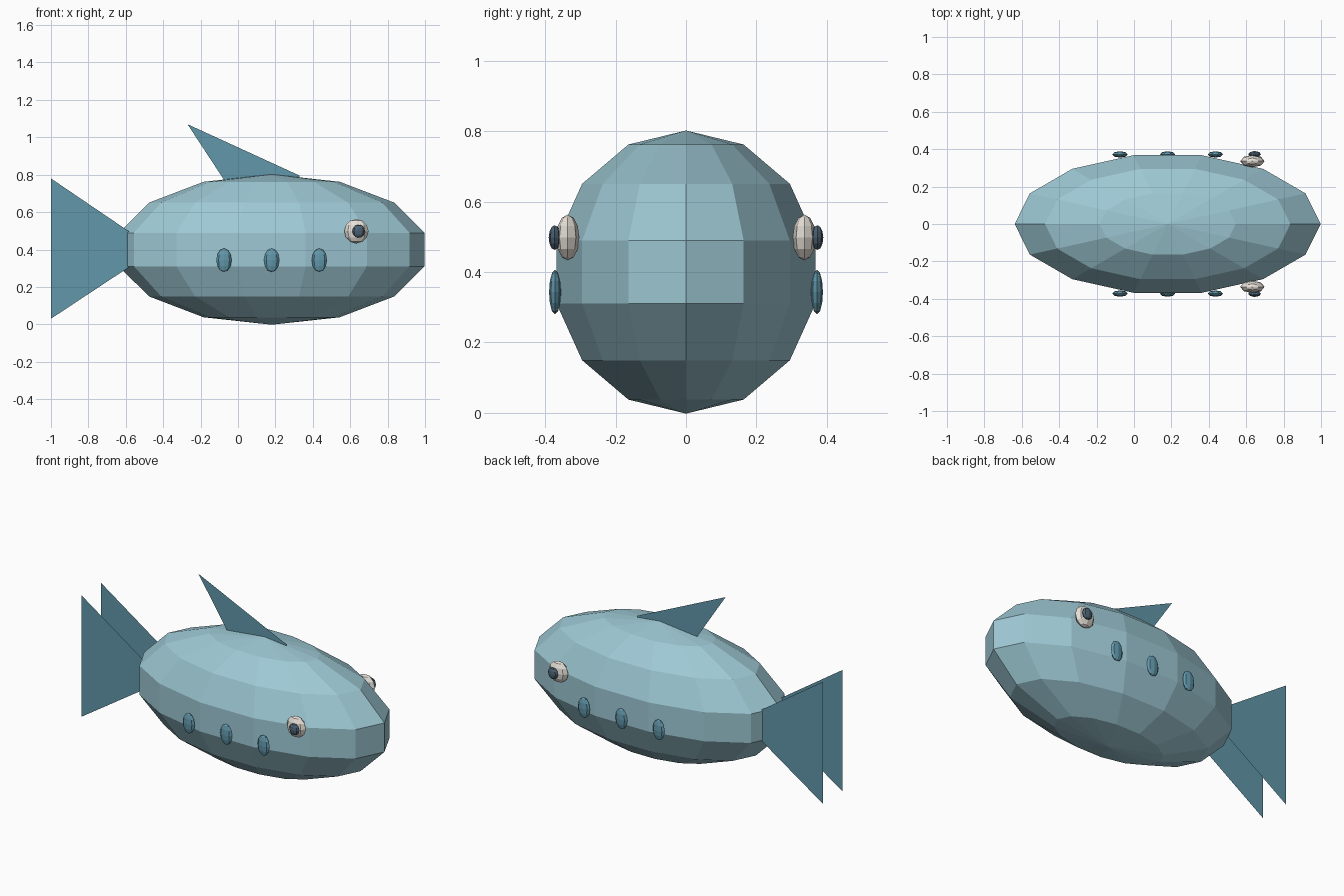
import bpy, bmesh
from math import sin, cos, pi

if "Cube" in bpy.data.objects:
    bpy.data.objects.remove(bpy.data.objects["Cube"])


def material(name, rgb):
    m = bpy.data.materials.new(name)
    m.diffuse_color = (*rgb, 1)
    m.use_nodes = True
    m.node_tree.nodes["Principled BSDF"].inputs["Base Color"].default_value = m.diffuse_color
    return m


BODY = material("pale_blue", (0.34, 0.58, 0.66))
FIN = material("fin_blue", (0.12, 0.31, 0.40))
WHITE = material("eye_white", (0.80, 0.75, 0.69))
DARK = material("pupil_dark", (0.07, 0.12, 0.17))


def finish(name, bm, mat):
    me = bpy.data.meshes.new(name)
    bm.to_mesh(me)
    bm.free()
    me.materials.append(mat)
    ob = bpy.data.objects.new(name, me)
    bpy.context.collection.objects.link(ob)
    return ob


def ellipsoid(name, centre, radii, segs, rings, mat):
    """Flat-faced sphere with poles on z and a meridian on +x."""
    bm = bmesh.new()

    def vert(a, t):
        p = (sin(t) * cos(a), sin(t) * sin(a), cos(t))
        return bm.verts.new([c + r * q for c, r, q in zip(centre, radii, p)])

    loops = [[vert(2 * pi * k / segs, pi * j / rings) for k in range(segs)]
             for j in range(1, rings)]
    top, bottom = vert(0, 0), vert(0, pi)
    for k in range(segs):
        n = (k + 1) % segs
        bm.faces.new((top, loops[0][k], loops[0][n]))
        bm.faces.new((bottom, loops[-1][n], loops[-1][k]))
        for a, b in zip(loops, loops[1:]):
            bm.faces.new((a[k], b[k], b[n], a[n]))
    return finish(name, bm, mat)


def sheet(name, points, y, mat):
    """Thin upright fin from x, z points."""
    bm = bmesh.new()
    bm.faces.new([bm.verts.new((x, y, z)) for x, z in points])
    return finish(name, bm, mat)


# Body
ellipsoid("body", (0.18, 0, 0.40), (0.839, 0.387, 0.402), 14, 7, BODY)

# Back fin, rooted inside the body
sheet("back_fin", [(-0.27, 1.07), (-0.06, 0.75), (0.33, 0.77), (0.33, 0.795)], 0, FIN)

for side, s in (("front", -1), ("back", 1)):
    # Tail fin
    sheet("tail_fin_" + side, [(-1, 0.78), (-1, 0.03), (-0.44, 0.40)], s * 0.097, FIN)
    # Eye and pupil
    ellipsoid("eye_" + side, (0.633, s * 0.336, 0.498), (0.065, 0.033, 0.065), 8, 6, WHITE)
    ellipsoid("pupil_" + side, (0.645, s * 0.373, 0.498), (0.034, 0.017, 0.035), 8, 6, DARK)
    # Gills
    for i in range(3):
        ellipsoid(f"gill_{side}_{i + 1}", (-0.075 + 0.255 * i, s * 0.372, 0.343),
                  (0.041, 0.017, 0.063), 8, 6, FIN)
